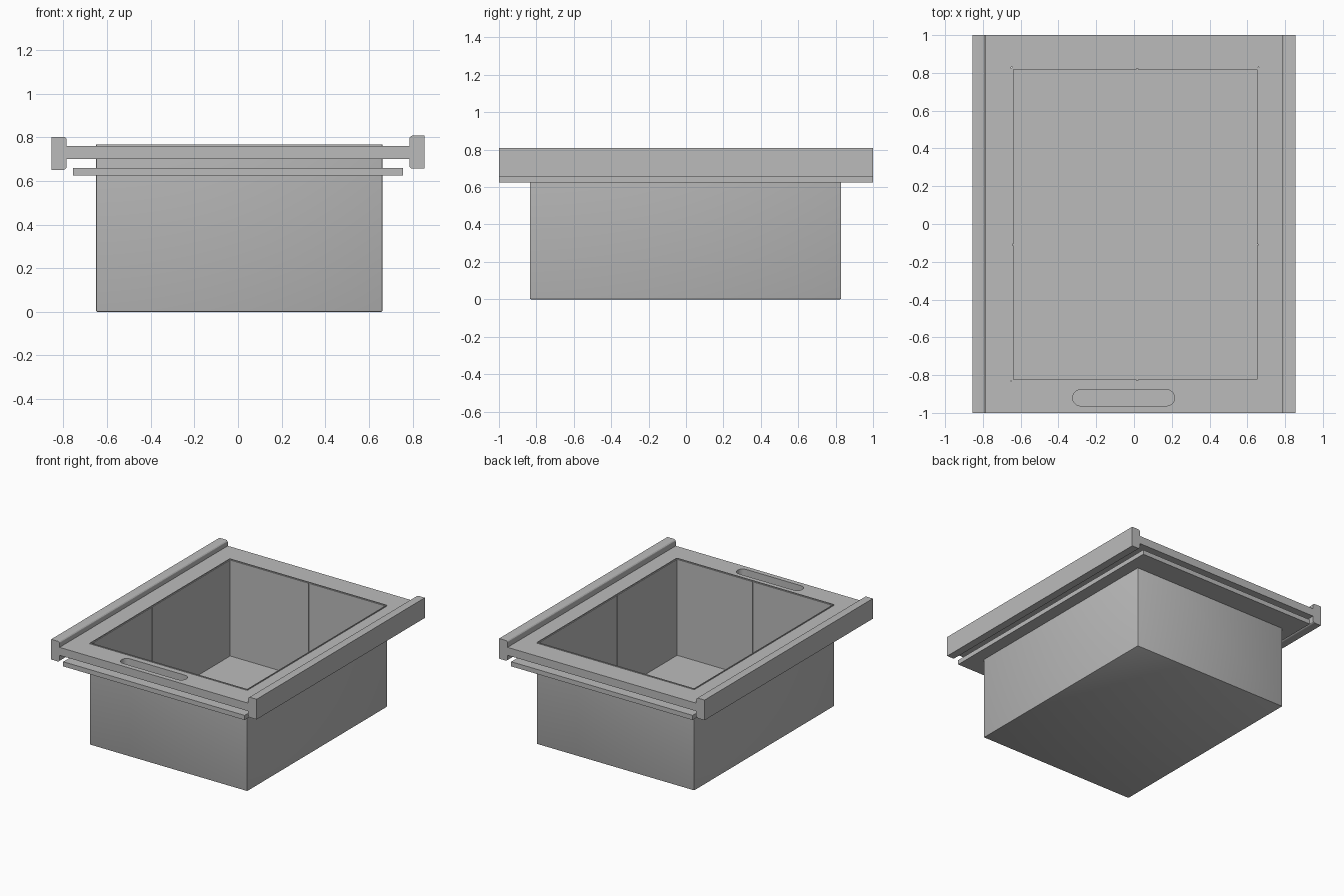
import bpy, bmesh, math

if "Cube" in bpy.data.objects:
    bpy.data.objects.remove(bpy.data.objects["Cube"])

# One plain grey for the whole drawer
grey = bpy.data.materials.new("light grey")
grey.diffuse_color = (0.5, 0.5, 0.5, 1)
grey.use_nodes = True
grey.node_tree.nodes["Principled BSDF"].inputs["Base Color"].default_value = grey.diffuse_color


def finish(name, bm, smooth=False):
    bmesh.ops.recalc_face_normals(bm, faces=bm.faces)
    mesh = bpy.data.meshes.new(name)
    bm.to_mesh(mesh)
    bm.free()
    mesh.materials.append(grey)
    obj = bpy.data.objects.new(name, mesh)
    bpy.context.collection.objects.link(obj)
    if smooth:
        bpy.context.view_layer.objects.active = obj
        obj.select_set(True)
        bpy.ops.object.shade_smooth_by_angle(angle=math.radians(30))
        obj.select_set(False)
    return obj


def add_box(bm, x0, x1, y0, y1, z0, z1):
    verts = bmesh.ops.create_cube(bm, size=1)["verts"]
    for v in verts:
        v.co = ((x0 + x1) / 2 + v.co.x * (x1 - x0),
                (y0 + y1) / 2 + v.co.y * (y1 - y0),
                (z0 + z1) / 2 + v.co.z * (z1 - z0))


def slab(name, outline, holes, z0, z1):
    """Flat plate with holes, filled from outlines and extruded upward."""
    bm = bmesh.new()
    for loop in [outline] + holes:
        vs = [bm.verts.new((x, y, z0)) for x, y in loop]
        for i, v in enumerate(vs):
            bm.edges.new((v, vs[(i + 1) % len(vs)]))
    bmesh.ops.triangle_fill(bm, edges=bm.edges[:], use_beauty=True)
    ext = bmesh.ops.extrude_face_region(bm, geom=bm.faces[:], use_keep_orig=True)
    for v in ext["geom"]:
        if isinstance(v, bmesh.types.BMVert):
            v.co.z = z1
    bmesh.ops.dissolve_limit(bm, angle_limit=0.01, verts=bm.verts[:], edges=bm.edges[:])
    return finish(name, bm, True)


def rect(x0, x1, y0, y1):
    return [(x0, y0), (x1, y0), (x1, y1), (x0, y1)]


def pill(x0, x1, y, r, n=12):
    pts = [(x1 - r + r * math.sin(math.pi * i / n), y - r * math.cos(math.pi * i / n)) for i in range(n + 1)]
    return pts + [(x0 + r - r * math.sin(math.pi * i / n), y + r * math.cos(math.pi * i / n)) for i in range(n + 1)]


X0, X1, Y0, Y1, TOP = -0.65, 0.662, -0.835, 0.83, 0.767   # bin outside
T, FLOOR = 0.006, 0.04                                    # skin thickness, floor height
SX, SY, GAP = 0.018, -0.11, 0.004                         # seams between the liner panels

# Bin shell, open at the top, with softened outer edges
bm = bmesh.new()
add_box(bm, X0, X1, Y0, Y1, 0, TOP)
edges = [e for e in bm.edges if min(v.co.z for v in e.verts) < 0.01]
bmesh.ops.bevel(bm, geom=edges, offset=0.006, segments=2, affect='EDGES', profile=0.5)
bm.normal_update()
top = [f for f in bm.faces if f.normal.z > 0.9]
bmesh.ops.inset_region(bm, faces=top, thickness=T)
down = bmesh.ops.extrude_face_region(bm, geom=top)
for v in down["geom"]:
    if isinstance(v, bmesh.types.BMVert):
        v.co.z = FLOOR - T
bmesh.ops.delete(bm, geom=top, context='FACES')
finish("bin_shell", bm, True)

# Four liner corners, parted by thin seams on the floor and walls
for sx, xa, xb in (("left", X0 + T, SX - GAP), ("right", SX + GAP, X1 - T)):
    for sy, ya, yb in (("front", Y0 + T, SY - GAP), ("back", SY + GAP, Y1 - T)):
        bm = bmesh.new()
        add_box(bm, xa, xb, ya, yb, FLOOR - T, FLOOR)
        wx = xa if sx == "left" else xb - T
        wy = ya if sy == "front" else yb - T
        add_box(bm, wx, wx + T, ya, yb, FLOOR, TOP - 0.005)
        add_box(bm, xa, xb, wy, wy + T, FLOOR, TOP - 0.005)
        finish(f"liner_{sy}_{sx}", bm)

# Top flange with the bin opening and the pull slot
opening = rect(X0, X1, Y0, Y1)
slab("top_flange", rect(-0.79, 0.79, -1, 1), [opening, pill(-0.325, 0.215, -0.92, 0.043)], 0.70, 0.76)

# Lower support plate around the bin
slab("support_plate", rect(-0.755, 0.755, -1, 1), [opening], 0.625, 0.66)

# Side rails with rounded inner edges
for side, z0, z1 in ((-1, 0.65, 0.802), (1, 0.656, 0.808)):
    bm = bmesh.new()
    xs = sorted((side * 0.785, side * 0.855))
    add_box(bm, xs[0], xs[1], -1, 1, z0, z1)
    inner = [e for e in bm.edges
             if all(abs(v.co.x) < 0.8 for v in e.verts)
             and abs(e.verts[0].co.y - e.verts[1].co.y) > 1]
    bmesh.ops.bevel(bm, geom=inner, offset=0.016, segments=3, affect='EDGES', profile=0.5)
    finish("left_rail" if side < 0 else "right_rail", bm, True)
